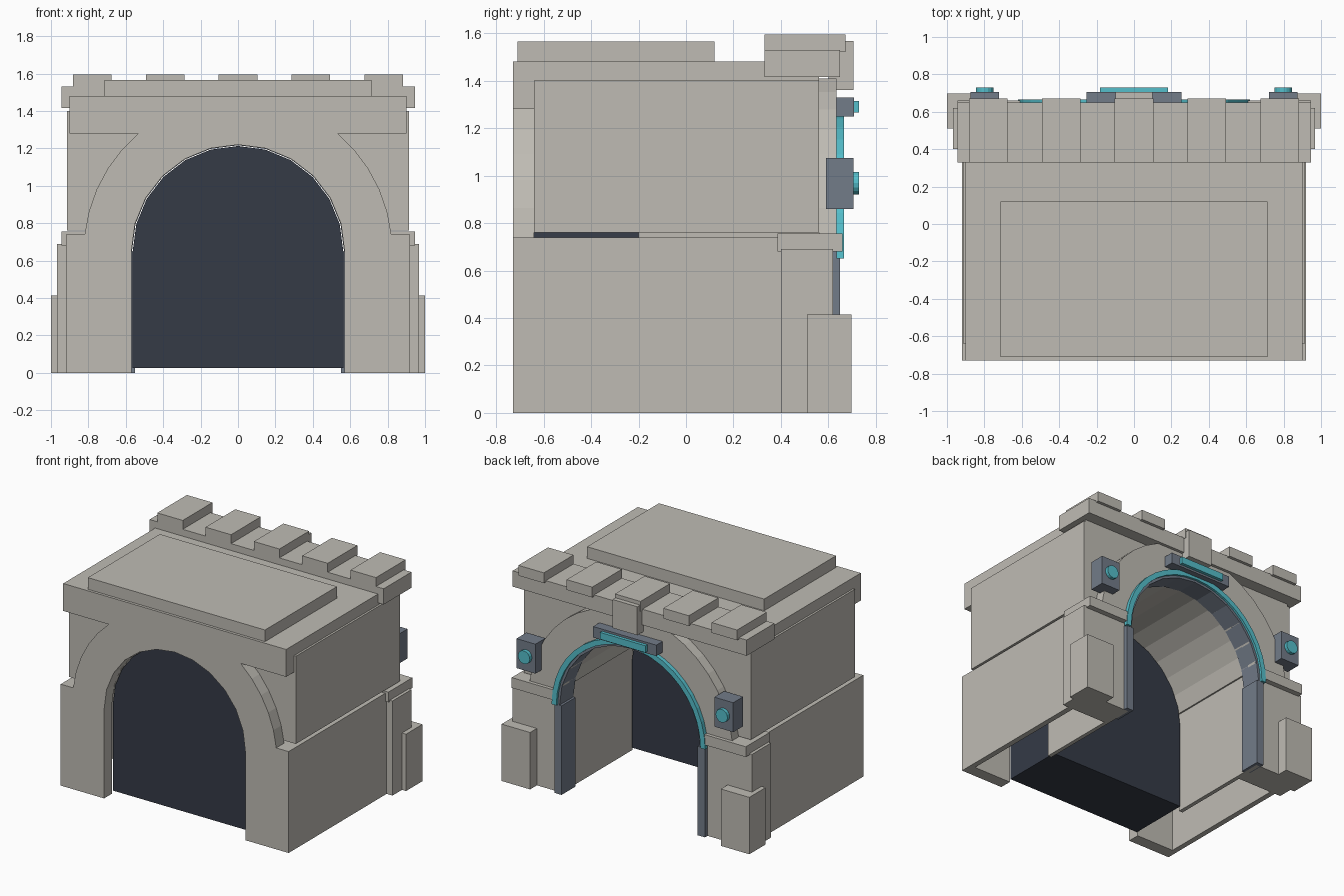
import bpy, bmesh, math

if "Cube" in bpy.data.objects:
    bpy.data.objects.remove(bpy.data.objects["Cube"], do_unlink=True)


def material(name, rgb):
    m = bpy.data.materials.new(name)
    m.use_nodes = True
    m.diffuse_color = (*rgb, 1)
    bsdf = next(n for n in m.node_tree.nodes if n.type == "BSDF_PRINCIPLED")
    bsdf.inputs["Base Color"].default_value = (*rgb, 1)
    bsdf.inputs["Roughness"].default_value = 0.8
    return m


STONE = material("warm_stone", (0.52, 0.50, 0.455))
DARK = material("dark_interior", (0.035, 0.043, 0.062))
SLATE = material("slate_trim", (0.17, 0.20, 0.25))
TEAL = material("teal_glow", (0.09, 0.52, 0.60))

SPRING = 0.65      # height of the arch centre
R_IN, R_OUT = 0.57, 0.825


def prism(name, outline, y0, y1, mat):
    """Extrude an x-z outline from y0 to y1."""
    bm = bmesh.new()
    face = bm.faces.new([bm.verts.new((x, y0, z)) for x, z in outline])
    ext = bmesh.ops.extrude_face_region(bm, geom=[face])
    verts = [v for v in ext["geom"] if isinstance(v, bmesh.types.BMVert)]
    bmesh.ops.translate(bm, vec=(0, y1 - y0, 0), verts=verts)
    bmesh.ops.recalc_face_normals(bm, faces=bm.faces)
    mesh = bpy.data.meshes.new(name)
    bm.to_mesh(mesh)
    bm.free()
    mesh.materials.append(mat)
    obj = bpy.data.objects.new(name, mesh)
    bpy.context.scene.collection.objects.link(obj)
    return obj


def box(name, x0, x1, y0, y1, z0, z1, mat=STONE):
    return prism(name, [(x0, z0), (x1, z0), (x1, z1), (x0, z1)], y0, y1, mat)


def pair(name, x0, x1, *rest):
    """The same box on the left (+x) and the right (-x)."""
    box("left_" + name, x0, x1, *rest)
    box("right_" + name, -x1, -x0, *rest)


def arc(r, z0, z1, steps):
    """Points on the +x half of an arch, going up from z0 to z1."""
    a0 = math.asin((z0 - SPRING) / r)
    a1 = math.asin(min(1, (z1 - SPRING) / r))
    angles = [a0 + (a1 - a0) * i / steps for i in range(steps + 1)]
    return [(r * math.cos(a), SPRING + r * math.sin(a)) for a in angles]


def mirrored(half):
    return half + [(-x, z) for x, z in reversed(half) if x > 1e-5]


def arch_frame(name, outer, foot, y0, y1, mat=STONE, r=R_IN):
    """Frame between an outer half outline and the arched opening."""
    inner = arc(r, max(foot, SPRING), SPRING + r, 6)
    if foot < SPRING:
        inner = [(r, foot)] + inner
    prism(name, mirrored(outer) + list(reversed(mirrored(inner))), y0, y1, mat)


# Front frame with curved shoulders and a wide top band
arch_frame("front_frame",
           [(0.92, 0), (0.92, 0.74)] + arc(R_OUT, 0.74, 1.28, 5)
           + [(0.9, 1.28), (0.9, 1.48)], 0, -0.73, -0.64)

# Rear arch frame, running up under the cornice
arch_frame("rear_frame", [(0.82, 0.72)] + arc(R_OUT, 0.74, 1.41, 7),
           0.72, 0.56, 0.635)

# Vaulted upper body and roof
arch_frame("vault_body", [(0.915, 0.76), (0.915, 1.4)], 0.76, -0.64, 0.56)
box("roof", -0.9, 0.9, -0.64, 0.56, 1.4, 1.48)
box("roof_slab", -0.715, 0.715, -0.71, 0.12, 1.48, 1.565)

# Lower walls
pair("outer_wall", 0.88, 0.92, -0.64, 0.42, 0, 0.74)
pair("wall_ledge", 0.6, 0.92, -0.64, 0.42, 0.7, 0.74)
pair("inner_wall", R_IN, 0.6, -0.2, 0.62, 0, 0.77)

# Dark blocked passage
prism("dark_passage",
      mirrored([(0.563, 0.025)] + arc(0.563, SPRING, SPRING + 0.563, 6)),
      -0.64, -0.18, DARK)

# Rear piers, caps and buttresses
pair("pier", 0.59, 0.967, 0.4, 0.62, 0, 0.69)
pair("pier_cap", 0.61, 0.945, 0.385, 0.66, 0.68, 0.755)
pair("buttress", 0.77, 1.0, 0.51, 0.698, 0, 0.415)

# Cornice, battlements and keystone
box("cornice", -0.945, 0.945, 0.33, 0.65, 1.415, 1.53)
for i in range(5):
    x = (i - 2) * 0.39
    box(f"battlement_{i + 1}", x - 0.103, x + 0.103, 0.33, 0.672, 1.52, 1.595)
box("keystone", -0.1, 0.1, 0.6, 0.705, 1.36, 1.568)

# Slate lining and glowing arch strip around the rear opening
pair("door_post", 0.55, 0.608, 0.49, 0.65, 0, SPRING)
arch_frame("arch_lining", arc(0.608, SPRING, SPRING + 0.608, 10),
           SPRING, 0.49, 0.648, SLATE, 0.567)
for side in ("left", "right"):
    bpy.data.objects[side + "_door_post"].data.materials[0] = SLATE
strip = arc(0.62, SPRING, SPRING + 0.62, 10)
strip_in = arc(0.582, SPRING, SPRING + 0.582, 10)
prism("glow_arch", mirrored(strip) + list(reversed(mirrored(strip_in))),
      0.635, 0.665, TEAL)

# Lamp above the arch
box("top_lamp_housing", -0.255, 0.255, 0.62, 0.707, 1.25, 1.33, SLATE)
box("top_lamp_glow", -0.183, 0.183, 0.7, 0.73, 1.265, 1.315, TEAL)

# Round side lamps
pair("lamp_housing", 0.722, 0.875, 0.59, 0.705, 0.86, 1.075, SLATE)
for side, sx in (("left", 1), ("right", -1)):
    disc = [(sx * 0.798 + 0.048 * math.cos(math.tau * k / 16),
             0.968 + 0.048 * math.sin(math.tau * k / 16)) for k in range(16)]
    prism(side + "_lamp_glow", disc, 0.7, 0.73, TEAL)
